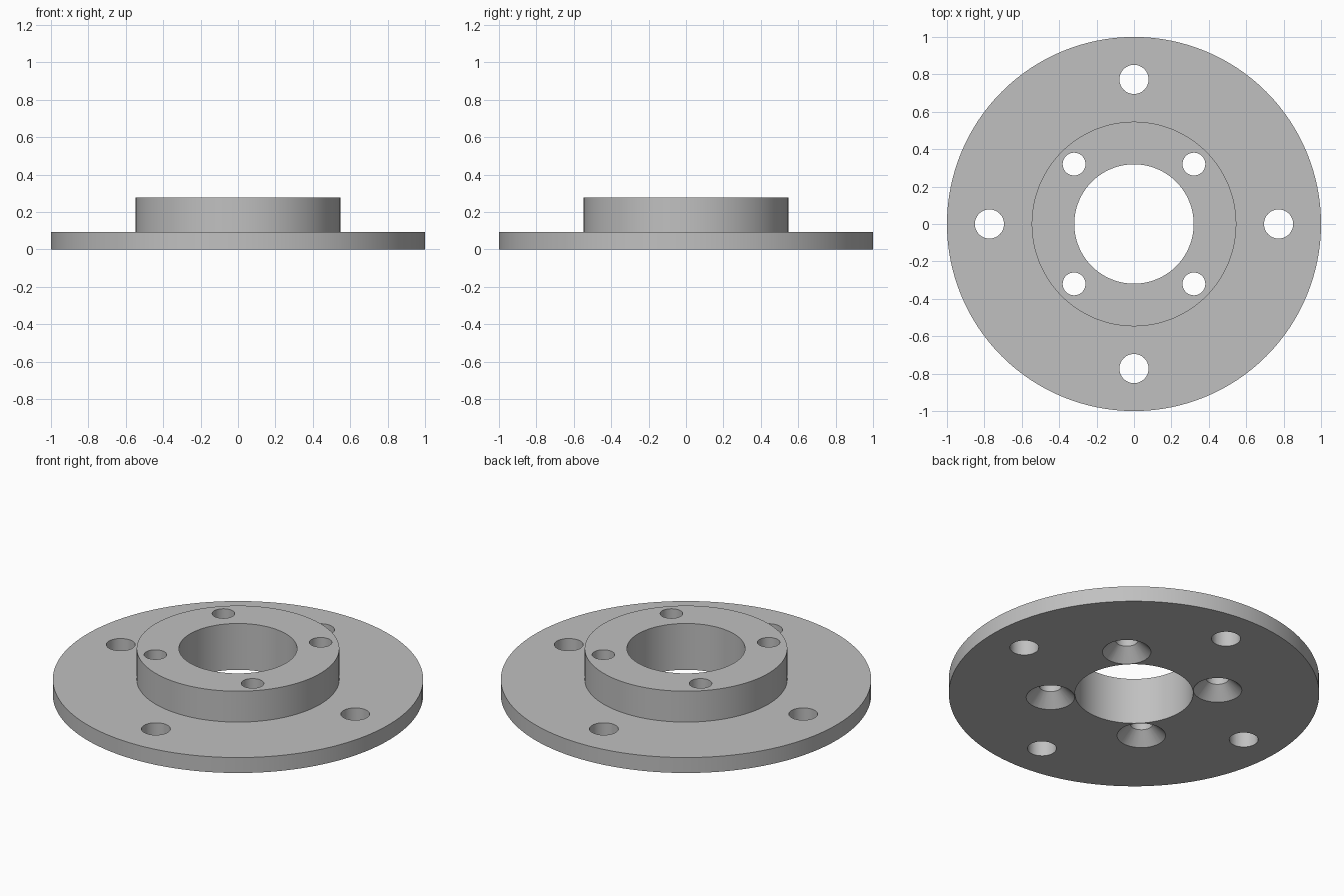
import bpy
import bmesh
import math
from mathutils import Vector

if "Cube" in bpy.data.objects:
    bpy.data.objects.remove(bpy.data.objects["Cube"], do_unlink=True)

# Dimensions
DISC_R, HUB_R, BORE_R = 1.0, 0.547, 0.319
DISC_H, TOTAL_H = 0.092, 0.276
BOLT_R, BOLT_RING = 0.078, 0.773
SCREW_R, SCREW_RING = 0.061, 0.453
SINK_R, SINK_DEPTH = 0.131, 0.071
OVER = 0.02  # how far cutters reach past the surfaces

steel = bpy.data.materials.new("grey_steel")
steel.use_nodes = True
grey = (0.53, 0.53, 0.53, 1)
steel.diffuse_color = grey
steel.node_tree.nodes["Principled BSDF"].inputs["Base Color"].default_value = grey


def lathe(name, profile, steps, centre=(0, 0), closed=False):
    """Revolve (radius, height) points about a vertical axis."""
    bm = bmesh.new()
    verts = [bm.verts.new((r, 0, z)) for r, z in profile]
    edges = [bm.edges.new(pair) for pair in zip(verts, verts[1:])]
    if closed:
        edges.append(bm.edges.new((verts[-1], verts[0])))
    bmesh.ops.spin(bm, geom=verts + edges, cent=(0, 0, 0), axis=(0, 0, 1),
                   angle=math.tau, steps=steps)
    bmesh.ops.remove_doubles(bm, verts=bm.verts, dist=1e-5)
    bmesh.ops.recalc_face_normals(bm, faces=bm.faces)
    bmesh.ops.translate(bm, verts=bm.verts, vec=Vector((*centre, 0)))
    mesh = bpy.data.meshes.new(name)
    bm.to_mesh(mesh)
    bm.free()
    mesh.materials.append(steel)
    obj = bpy.data.objects.new(name, mesh)
    bpy.context.collection.objects.link(obj)
    return obj


def ring_points(radius, start):
    for i in range(4):
        a = start + i * math.pi / 2
        yield radius * math.cos(a), radius * math.sin(a)


# Flange disc with raised hub and central bore
flange = lathe("hub_flange", [
    (BORE_R, 0), (DISC_R, 0), (DISC_R, DISC_H),
    (HUB_R, DISC_H), (HUB_R, TOTAL_H), (BORE_R, TOTAL_H)], 128, closed=True)

# Straight bolt holes through the disc
bolt_profile = [(0, -OVER), (BOLT_R, -OVER), (BOLT_R, DISC_H + OVER), (0, DISC_H + OVER)]
cutters = [lathe("bolt_hole_cutter", bolt_profile, 48, p)
           for p in ring_points(BOLT_RING, 0)]

# Screw holes through the hub, countersunk from below
flare = SINK_R + OVER * (SINK_R - SCREW_R) / SINK_DEPTH
screw_profile = [(0, -OVER), (flare, -OVER), (SCREW_R, SINK_DEPTH),
                 (SCREW_R, TOTAL_H + OVER), (0, TOTAL_H + OVER)]
cutters += [lathe("screw_hole_cutter", screw_profile, 48, p)
            for p in ring_points(SCREW_RING, math.pi / 4)]

# Cut every hole, then discard the cutters
bpy.context.view_layer.objects.active = flange
flange.select_set(True)
for cutter in cutters:
    cutter.hide_render = True
    mod = flange.modifiers.new("hole", 'BOOLEAN')
    mod.operation = 'DIFFERENCE'
    mod.solver = 'EXACT'
    mod.object = cutter
    bpy.ops.object.modifier_apply(modifier=mod.name)
    bpy.data.objects.remove(cutter, do_unlink=True)

bpy.ops.object.shade_smooth_by_angle(angle=math.radians(30))
